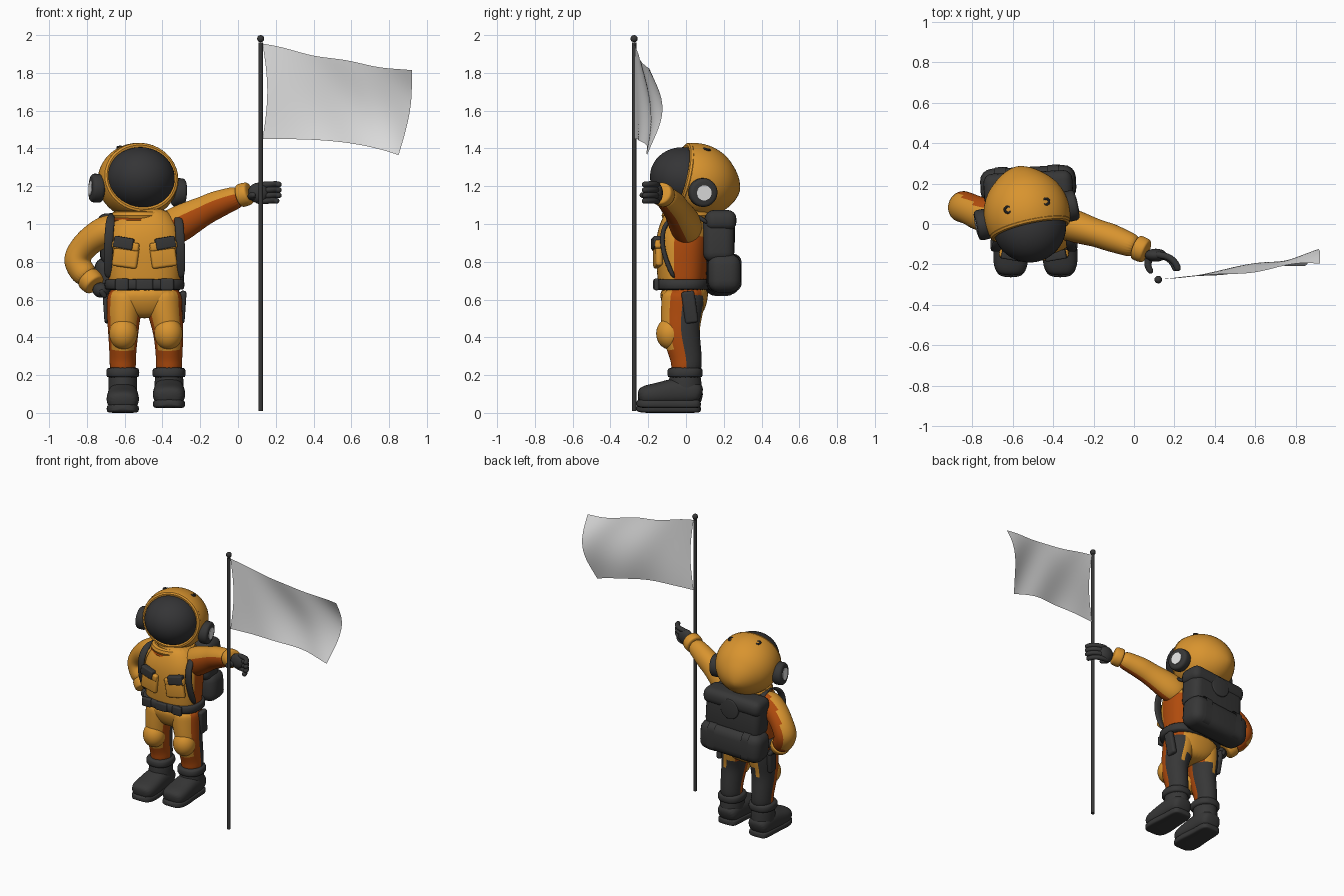
import bpy, bmesh, math
from mathutils import Vector, Matrix, Euler

if "Cube" in bpy.data.objects:
    bpy.data.objects.remove(bpy.data.objects["Cube"])

def material(name, r, g, b):
    m = bpy.data.materials.new(name)
    m.diffuse_color = (r, g, b, 1)
    m.use_nodes = True
    m.node_tree.nodes["Principled BSDF"].inputs["Base Color"].default_value = m.diffuse_color
    return m

ORANGE = material("suit_orange", 0.69, 0.295, 0.028)
RUST = material("rust_orange", 0.43, 0.07, 0.004)
DARK = material("charcoal", 0.038, 0.038, 0.038)
GLASS = material("visor_grey", 0.035, 0.035, 0.037)
WHITE = material("lamp_white", 0.78, 0.78, 0.78)
CLOTH = material("flag_grey", 0.78, 0.78, 0.78)
SUIT = [ORANGE, RUST, DARK]

def finish(name, bm, mats, rule=None, subsurf=0, mat4=None):
    """Turn a bmesh into a smooth object; rule(center, normal) picks the colour."""
    bmesh.ops.recalc_face_normals(bm, faces=bm.faces)
    if mat4:
        bm.transform(mat4)
    bm.normal_update()
    for f in bm.faces:
        f.smooth = True
        if rule:
            f.material_index = rule(f.calc_center_median(), f.normal)
    me = bpy.data.meshes.new(name)
    bm.to_mesh(me)
    bm.free()
    for m in mats if isinstance(mats, list) else [mats]:
        me.materials.append(m)
    ob = bpy.data.objects.new(name, me)
    bpy.context.collection.objects.link(ob)
    if subsurf:
        ob.modifiers.new("smooth", 'SUBSURF').levels = subsurf
        ob.modifiers["smooth"].render_levels = subsurf
    else:
        me.set_sharp_from_angle(angle=math.radians(38))
    return ob

def loft(name, rings, mats, rule=None, sides=16, sq=2.0, subsurf=2):
    """Skin elliptical rings (x, y, z, ra, rb) along a path."""
    bm = bmesh.new()
    pts = [Vector(r[:3]) for r in rings]
    d = pts[-1] - pts[0]
    ref = Vector((0, 1, 0)) if abs(d.normalized().z) > 0.7 else Vector((0, 0, 1))
    loops = []
    for i, r in enumerate(rings):
        t = (pts[min(i + 1, len(pts) - 1)] - pts[max(i - 1, 0)]).normalized()
        s = ref.cross(t).normalized()
        b = t.cross(s)
        loop = []
        for k in range(sides):
            a = 2 * math.pi * k / sides
            c, n = math.cos(a), math.sin(a)
            u = math.copysign(abs(c) ** (2 / sq), c) * r[3] * 1.02
            v = math.copysign(abs(n) ** (2 / sq), n) * r[-1] * 1.02
            loop.append(bm.verts.new(pts[i] + s * u + b * v))
        loops.append(loop)
    for p, q in zip(loops, loops[1:]):
        for k in range(sides):
            bm.faces.new((p[k], p[(k + 1) % sides], q[(k + 1) % sides], q[k]))
    bm.faces.new(loops[0])
    bm.faces.new(loops[-1])
    return finish(name, bm, mats, rule, subsurf)

def box(name, c, size, mat, bevel=0.01, rot=(0, 0, 0)):
    bm = bmesh.new()
    bmesh.ops.create_cube(bm, size=1, matrix=Matrix.Diagonal((*size, 1)))
    bmesh.ops.bevel(bm, geom=bm.edges[:], offset=bevel, segments=4, profile=0.5, affect='EDGES')
    m = Matrix.Translation(c) @ Euler([math.radians(a) for a in rot]).to_matrix().to_4x4()
    return finish(name, bm, mat, mat4=m)

def ball(name, c, r, mat, m=Matrix(), seg=32):
    bm = bmesh.new()
    bmesh.ops.create_uvsphere(bm, u_segments=seg, v_segments=seg // 2, radius=1)
    return finish(name, bm, mat, mat4=m @ Matrix.Translation(c) @ Matrix.Diagonal((*r, 1)))

def cyl(name, c, r, depth, mat, m=Matrix(), axis='Z', bevel=0.0):
    bm = bmesh.new()
    bmesh.ops.create_cone(bm, cap_ends=True, segments=28, radius1=r, radius2=r, depth=depth)
    if bevel:
        rim = [e for e in bm.edges if abs(e.verts[0].co.z - e.verts[1].co.z) < 1e-5]
        bmesh.ops.bevel(bm, geom=rim, offset=bevel, segments=3, profile=0.5, affect='EDGES')
    turn = Matrix.Rotation(math.pi / 2, 4, axis) if axis != 'Z' else Matrix()
    return finish(name, bm, mat, mat4=m @ Matrix.Translation(c) @ turn)

def torus(name, c, rx, ry, tube, mat, m=Matrix(), tilt=0):
    """Ring in the local xy plane, tilted about x."""
    bm = bmesh.new()
    n, k = 40, 8
    g = [[bm.verts.new(((rx + tube * math.cos(b)) * math.cos(a), (ry + tube * math.cos(b)) * math.sin(a), tube * math.sin(b)))
          for b in (2 * math.pi * j / k for j in range(k))] for a in (2 * math.pi * i / n for i in range(n))]
    for i in range(n):
        for j in range(k):
            bm.faces.new((g[i][j], g[(i + 1) % n][j], g[(i + 1) % n][(j + 1) % k], g[i][(j + 1) % k]))
    return finish(name, bm, mat, mat4=m @ Matrix.Translation(c) @ Matrix.Rotation(tilt, 4, 'X'))

# Flag pole and waving flag
cyl("flag_pole", (0.12, -0.275, 0.985), 0.012, 1.95, DARK)
ball("pole_knob", (0.12, -0.275, 1.981), (0.019,) * 3, DARK, seg=16)
bm = bmesh.new()
bmesh.ops.create_grid(bm, x_segments=40, y_segments=24, size=0.5)
for v in bm.verts:
    u, w = v.co.x + 0.5, v.co.y + 0.5
    x0 = 0.13 + 0.025 * math.sin(math.pi * w)
    x1 = 0.85 + 0.07 * math.sin(min(1, w * 1.25) * math.pi / 2)
    z0 = 1.45 - 0.085 * u ** 3
    z1 = 1.955 - 0.19 * u + 0.045 * u * u + 0.004 * math.sin(14 * u)
    y = -0.272 + 0.08 * u ** 1.3 + u * (0.055 * math.sin(math.pi * w) + 0.014 * math.sin(11 * u + 5 * w))
    v.co = (x0 + (x1 - x0) * u, y, z0 + (z1 - z0) * w)
finish("flag_cloth", bm, CLOTH)

# Helmet, turned towards the flag and looking slightly up
H = (Matrix.Translation((-0.53, 0.05, 1.228)) @ Matrix.Rotation(math.radians(12), 4, 'Z')
     @ Matrix.Rotation(math.radians(3), 4, 'Y') @ Matrix.Rotation(math.radians(-13), 4, 'X'))
bm = bmesh.new()
bmesh.ops.create_uvsphere(bm, u_segments=48, v_segments=32, radius=1)
for v in bm.verts:
    v.co = Vector((v.co.x * 0.213, v.co.y * 0.225, v.co.z * 0.2))
    if v.co.y > 0:
        v.co.y += 0.022 * max(0, 1 - math.hypot(v.co.x, v.co.z) / 0.13)
bmesh.ops.bisect_plane(bm, geom=bm.verts[:] + bm.edges[:] + bm.faces[:], plane_co=(0, -0.075, 0),
                       plane_no=(0, -1, 0), clear_outer=True)
finish("helmet_shell", bm, ORANGE, mat4=H)
torus("helmet_rim", (0, -0.075, 0), 0.187, 0.174, 0.016, ORANGE, H, math.pi / 2)
ball("visor", (0, -0.06, 0.0), (0.182, 0.185, 0.164), GLASS, H, 48)
for s in (-1, 1):
    cyl("ear_cup", (s * 0.222, 0.005, -0.05), 0.076, 0.066, DARK, H, 'Y', 0.018)
    cyl("ear_lamp", (s * 0.254, 0.005, -0.05), 0.04, 0.008, WHITE, H, 'Y')
    torus("helmet_vent", (s * 0.093, 0.0, 0.179), 0.015, 0.015, 0.006, DARK, H @ Matrix.Rotation(s * 0.02, 4, 'Y'))

# Torso, collar and hips
CX = -0.495
loft("torso", [(CX, -0.02, 0.62, .185, .12), (CX, -0.02, 0.72, .19, .13), (CX, -0.02, 0.84, .198, .14),
               (CX, -0.015, 0.94, .2, .14), (CX - .01, 0, 1.01, .165, .125), (CX - .02, 0.01, 1.07, .12, .1)],
     SUIT, lambda c, n: 1 if c.y > -0.075 and c.z < 0.97 else 0, 24, 2.5)
torus("collar", (-0.52, 0.01, 1.045), 0.125, 0.115, 0.025, ORANGE)
torus("collar_lining", (-0.52, 0.01, 1.02), 0.13, 0.118, 0.02, RUST)
loft("hips", [(CX, -0.01, 0.68, .19, .13), (CX, -0.01, 0.6, .195, .125), (CX, 0, 0.53, .14, .1), (CX, 0, 0.5, .05, .06)],
     SUIT, lambda c, n: 1 if abs(n.x) > 0.55 and c.y > -0.07 else 0, 24, 2.3)
loft("belt", [(CX, -0.02, 0.65, .203, .142), (CX, -0.02, 0.655, .208, .146), (CX, -0.02, 0.705, .208, .146),
              (CX, -0.02, 0.71, .203, .142)], DARK, None, 32, 2.5, 1)
box("belt_buckle", (CX, -0.163, 0.68), (0.09, 0.022, 0.058), DARK)
for s in (-1, 1):
    box("belt_pouch", (CX + s * 0.12, -0.156, 0.68), (0.07, 0.028, 0.062), DARK)
    # Chest pockets with flaps and dark patches
    box("chest_pocket", (CX + s * 0.1, -0.15, 0.83), (0.135, 0.035, 0.12), ORANGE, 0.015, (0, s * -8, s * 8))
    box("pocket_flap", (CX + s * 0.1, -0.153, 0.885), (0.145, 0.04, 0.045), ORANGE, 0.012, (0, s * -8, s * 8))
    box("chest_patch", (CX + s * 0.11, -0.156, 0.9), (0.105, 0.045, 0.06), DARK, 0.008, (0, s * -10, s * 10))
    # Shoulder straps running to the backpack
    loft("shoulder_strap", [(CX + s * a, y, z, .024, .013) for a, y, z in
         ((.19, -.06, .71), (.193, -.105, .8), (.19, -.13, .9), (.185, -.12, .99), (.175, -.06, 1.05),
          (.165, .04, 1.06), (.165, .12, 1.0))], DARK, None, 10, 3)
    # Thigh holsters
    box("thigh_holster", (CX + s * 0.2, 0.02, 0.56), (0.035, 0.07, 0.17), DARK, 0.014, (s * 8, s * 4, 0))

# Backpack, slightly tilted
PX, TILT = -0.523, (0, -3, 3)
box("pack_body", (PX, 0.165, 0.92), (0.42, 0.165, 0.26), DARK, 0.05, TILT)
box("pack_lid", (PX, 0.175, 1.01), (0.44, 0.165, 0.11), DARK, 0.045, TILT)
box("pack_roll", (PX, 0.195, 0.73), (0.47, 0.175, 0.205), DARK, 0.06, TILT)
cyl("pack_flap", (PX, 0.25, 0.97), 0.07, 0.02, DARK, axis='X', bevel=0.006)
for s in (-1, 1):
    box("pack_strap", (PX + s * 0.13, 0.195 + s * 0.006, 0.735 + s * .006), (0.035, 0.185, 0.2), DARK, 0.045, TILT)

# Legs: orange front, rust sides, charcoal back
for s, x, lift in ((-1, -0.61, 0), (1, -0.365, 0.025)):
    def leg_rule(c, n, s=s):
        if n.y > 0:
            return 2 if c.z < 0.47 or n.x * s > 0.3 else (0 if n.x * s > -0.5 else 1)
        return 1 if n.y > -0.45 or c.z < 0.34 else 0
    hx = CX + s * 0.1
    loft("leg", [(hx, -0.015, 0.66, .09, .11), (hx, -0.015, 0.59, .1, .115), (hx + s * .012, -0.025, 0.51, .088, .108),
                 (x - s * .003, -0.03, 0.43, .08, .1), (x, -0.01, 0.34, .072, .09), (x, 0.005, 0.27, .068, .08),
                 (x, 0, 0.2, .07, .08)], SUIT, leg_rule, 20)
    ball("knee_pad", (x - s * .003, -0.083, 0.42), (.075, .075, .085), ORANGE)
    # Boots
    z = lift
    loft("boot_shaft", [(x, 0, 0.05 + z, .07, .08), (x, -0.005, 0.1 + z, .078, .09), (x, -0.005, 0.18, .076, .085),
                        (x, -0.005, 0.22, .072, .08)], DARK)
    loft("boot_cuff", [(x, -0.005, 0.185, .082, .088), (x, -0.005, 0.195, .087, .093), (x, -0.005, 0.23, .087, .093),
                       (x, -0.005, 0.242, .08, .086)], DARK, None, 20, 2.4, 1)
    loft("boot_foot", [(x, 0.085, 0.07 + z, .055, .04), (x, 0.05, 0.085 + z, .078, .065), (x, -0.05, 0.09 + z, .08, .075),
                       (x, -0.14, 0.075 + z, .086, .06), (x, -0.21, 0.068 + z, .086, .055), (x, -0.255, 0.06 + z, .06, .04)],
         DARK, None, 16, 2.5)
    loft("boot_sole", [(x, 0.08, 0.024 + z, .05, .02), (x, 0.055, 0.022 + z, .076, .022), (x, -0.06, 0.022 + z, .073, .022),
                       (x, -0.16, 0.022 + z, .088, .022), (x, -0.225, 0.022 + z, .08, .022), (x, -0.265, 0.028 + z, .05, .02)],
         DARK, None, 16, 5)

# Arm reaching for the pole
loft("raised_arm", [(-0.4, 0.02, 0.95, .07, .08), (-0.33, 0.0, 0.99, .085, .1), (-0.25, -0.025, 1.035, .075, .088),
                    (-0.17, -0.05, 1.075, .066, .074), (-0.12, -0.065, 1.1, .07, .074), (-0.04, -0.095, 1.13, .06, .062),
                    (0.02, -0.118, 1.15, .055, .056)], SUIT, lambda c, n: 1 if n.y < 0.1 and n.z < 0.3 else 0, 24)
loft("raised_cuff", [(0.005, -0.112, 1.147, .058, .058), (0.015, -0.116, 1.15, .064, .064), (0.055, -0.134, 1.162, .062, .062),
                     (0.065, -0.138, 1.165, .054, .054)], ORANGE)
ball("raised_palm", (0.108, -0.154, 1.165), (.055, .032, .054), DARK, seg=20)
for i in range(4):
    z = 1.208 - i * 0.029
    e = -0.012 * (i == 3)
    loft("raised_finger", [(a + e, y, z + d, .018, .017) for a, y, d in
         ((.1, -.15, 0), (.15, -.155, 0), (.185, -.17, .003), (.212, -.2, .003), (.22, -.235, 0))], DARK, None, 8)
loft("raised_thumb", [(.09, -.15, 1.15, .024, .024), (.068, -.18, 1.145, .022, .022), (.068, -.215, 1.15, .019, .019),
                      (.09, -.245, 1.155, .015, .015)], DARK, None, 8)

# Arm resting on the hip
loft("hip_arm", [(-0.62, 0.02, 0.98, .075, .09), (-0.7, 0.03, 0.965, .085, .09), (-0.775, 0.055, 0.92, .074, .08),
                 (-0.825, 0.08, 0.87, .072, .076), (-0.86, 0.09, 0.81, .076, .078), (-0.83, 0.075, 0.75, .07, .072),
                 (-0.785, 0.045, 0.705, .06, .062)], SUIT, lambda c, n: 1 if n.y > 0.25 and n.x > -0.4 else 0, 24)
loft("hip_cuff", [(-0.8, 0.055, 0.72, .06, .06), (-0.793, 0.05, 0.713, .068, .068), (-0.762, 0.028, 0.68, .064, .064),
                  (-0.755, 0.022, 0.672, .055, .055)], ORANGE)
ball("hip_palm", (-0.725, 0.01, 0.65), (.045, .045, .04), DARK, seg=20)
for i in range(4):
    y = -0.03 + i * 0.026
    loft("hip_finger", [(-.73, y, .655, .016, .016), (-.715, y + .01, .63, .016, .016), (-.7, y + .015, .61, .014, .014)],
         DARK, None, 8)
